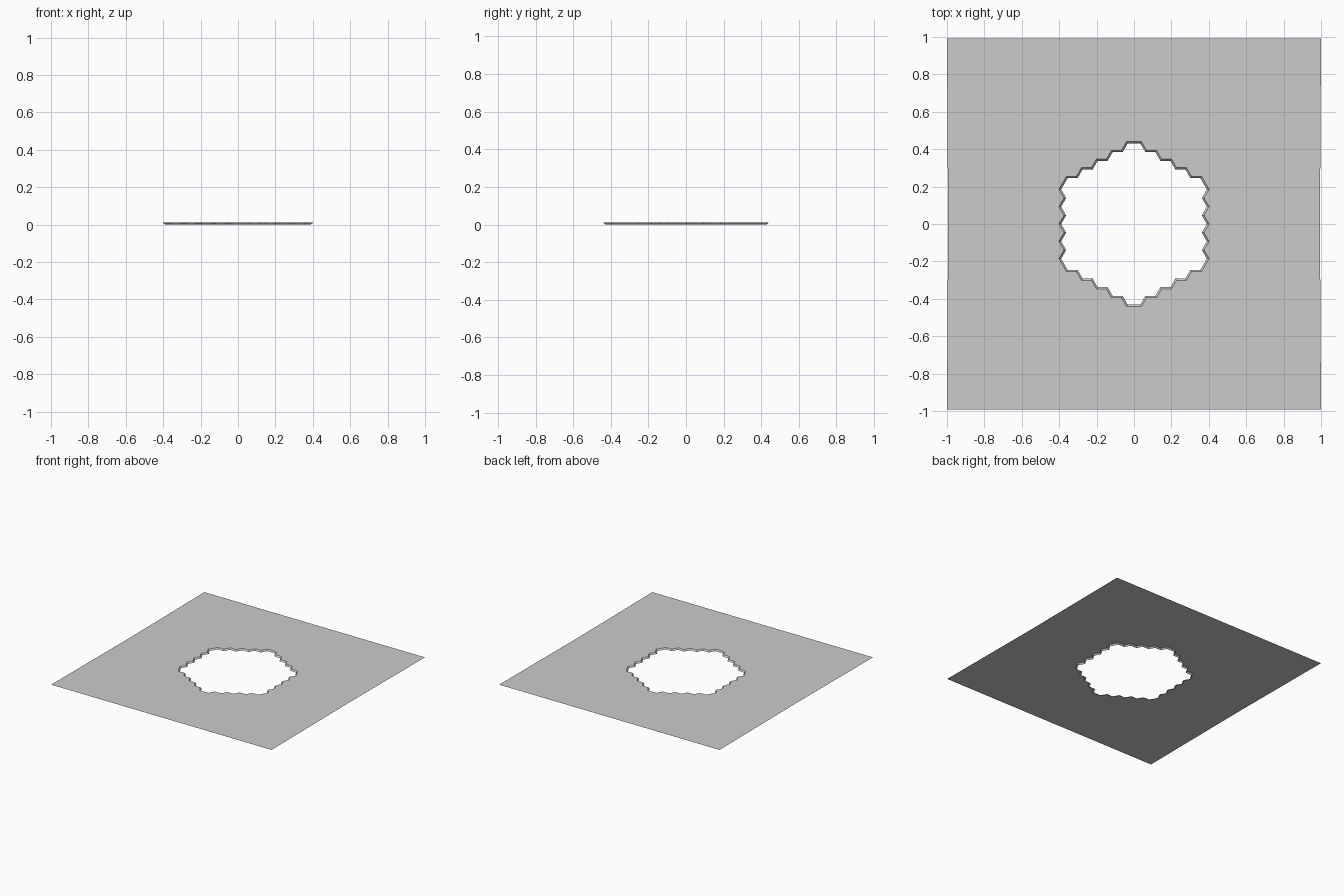
import bpy, bmesh, math
from mathutils import Vector

if "Cube" in bpy.data.objects:
    bpy.data.objects.remove(bpy.data.objects["Cube"])

SIDE = 0.0535                        # hexagon cell side
APO = SIDE * math.sqrt(3) / 2
RADIUS = 4                           # rings of cells around the centre cell
HEIGHT = 0.011


def honeycomb_outline(offset):
    """Outline of a honeycomb patch, counter-clockwise, pushed out by offset."""
    turns = ([60] + [-60, 60] * RADIUS) * 6
    pos, heading = Vector((SIDE / 2, (2 * RADIUS + 1) * APO)), 180
    pts = []
    for turn in turns:
        d = math.radians(heading)
        pos = pos + SIDE * Vector((math.cos(d), math.sin(d)))
        # mitre: average of the outward normals either side of the corner
        n = math.radians(heading - 90 + turn / 2)
        pts.append(pos + offset / math.cos(math.radians(30)) * Vector((math.cos(n), math.sin(n))))
        heading += turn
    return pts


def ring(bm, pts, z):
    verts = [bm.verts.new((p[0], p[1], z)) for p in pts]
    edges = [bm.edges.new((v, verts[(i + 1) % len(verts)])) for i, v in enumerate(verts)]
    return verts, edges


bm = bmesh.new()
# flat sheet, with very slightly pinched sides, around the hole
border = [(-1, -.993), (1, -.993), (.994, 0), (1, .993), (-1, .993), (-.994, 0)]
_, outer_edges = ring(bm, border, HEIGHT)
rim, rim_edges = ring(bm, honeycomb_outline(0.0235), HEIGHT)
bmesh.ops.triangle_fill(bm, use_beauty=True, edges=outer_edges + rim_edges, normal=(0, 0, 1))
for f in bm.faces:
    f.normal_update()
    if f.normal.z < 0:
        f.normal_flip()

# sloping lip running down into the hole
low, _ = ring(bm, honeycomb_outline(0.013), 0)
for i in range(len(rim)):
    j = (i + 1) % len(rim)
    bm.faces.new((rim[i], rim[j], low[j], low[i]))

mesh = bpy.data.meshes.new("sheet_with_honeycomb_hole")
bm.to_mesh(mesh)
bm.free()
bpy.context.collection.objects.link(bpy.data.objects.new("sheet_with_honeycomb_hole", mesh))
